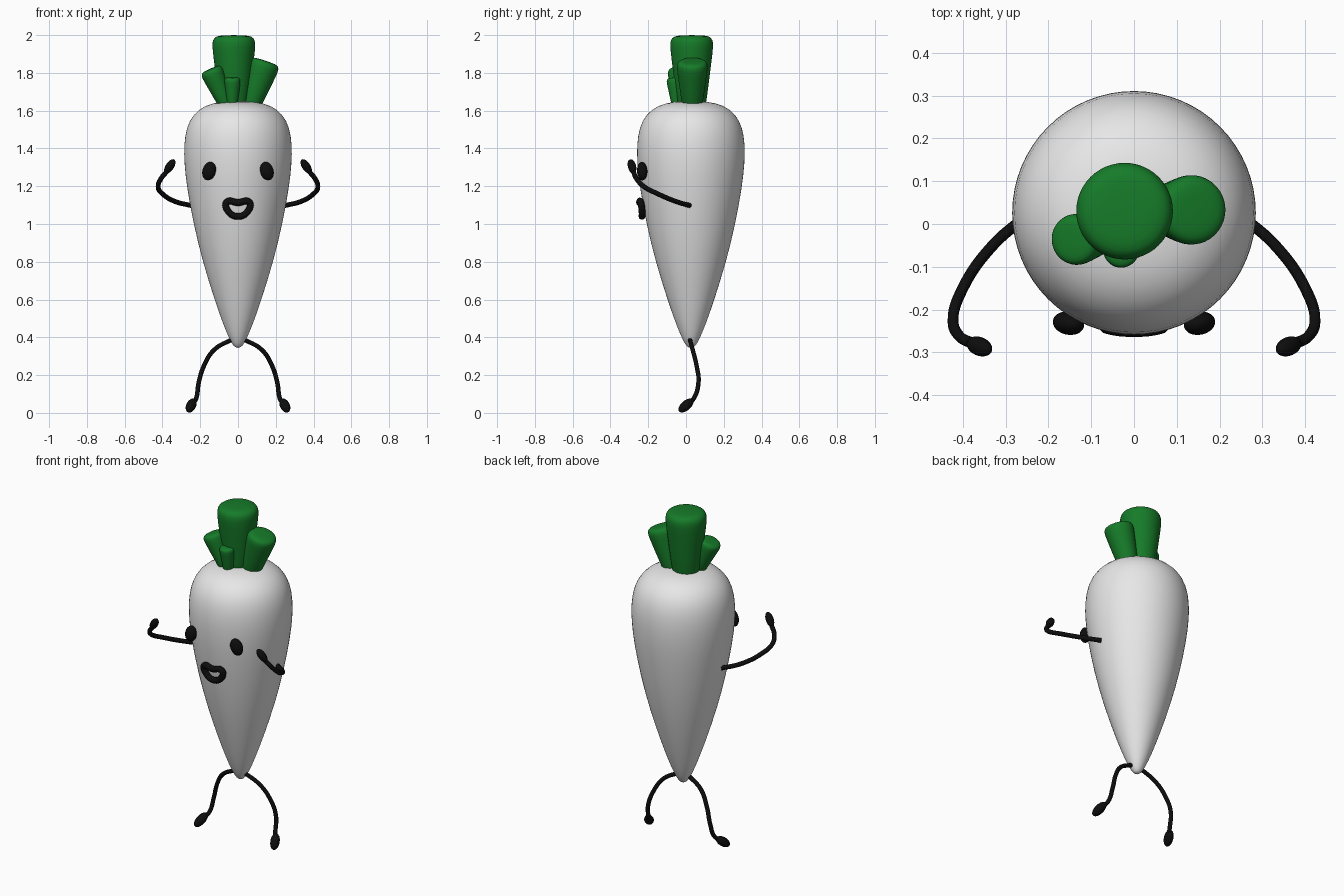
import bpy, bmesh, math
from mathutils import Vector

cube = bpy.data.objects.get("Cube")
if cube:
    bpy.data.objects.remove(cube, do_unlink=True)


def material(name, colour):
    m = bpy.data.materials.new(name)
    m.use_nodes = True
    m.diffuse_color = (*colour, 1)
    bsdf = m.node_tree.nodes["Principled BSDF"]
    bsdf.inputs["Base Color"].default_value = (*colour, 1)
    bsdf.inputs["Roughness"].default_value = 0.7
    return m


white = material("root white", (0.8, 0.8, 0.8))
green = material("leaf green", (0.008, 0.2, 0.022))
black = material("limb black", (0.004, 0.004, 0.004))


def finish(name, bm, mat):
    bmesh.ops.recalc_face_normals(bm, faces=bm.faces)
    for f in bm.faces:
        f.smooth = True
    mesh = bpy.data.meshes.new(name)
    bm.to_mesh(mesh)
    bm.free()
    mesh.materials.append(mat)
    ob = bpy.data.objects.new(name, mesh)
    bpy.context.collection.objects.link(ob)
    return ob


def lathe(name, profile, mat, steps=32):
    """Revolve (radius, height) pairs around z."""
    bm = bmesh.new()
    verts = [bm.verts.new((r, 0, z)) for r, z in profile]
    edges = [bm.edges.new(pair) for pair in zip(verts, verts[1:])]
    bmesh.ops.spin(bm, geom=verts + edges, cent=(0, 0, 0), axis=(0, 0, 1),
                   angle=math.tau, steps=steps, use_duplicate=False)
    bmesh.ops.remove_doubles(bm, verts=bm.verts, dist=0.0001)
    ob = finish(name, bm, mat)
    ob.modifiers.new("smooth", "SUBSURF").levels = 1
    return ob


def aim(ob, direction):
    ob.rotation_euler = Vector(direction).to_track_quat("Z", "Y").to_euler()


def blob(name, centre, size, direction):
    """Ellipsoid whose own z axis follows direction."""
    bm = bmesh.new()
    bmesh.ops.create_uvsphere(bm, u_segments=20, v_segments=12, radius=1)
    bmesh.ops.scale(bm, vec=size, verts=bm.verts)
    ob = finish(name, bm, black)
    ob.location = centre
    aim(ob, direction)
    return ob


def tube(name, points, radius, closed=False):
    curve = bpy.data.curves.new(name, "CURVE")
    curve.dimensions = "3D"
    curve.bevel_depth = radius
    curve.bevel_resolution = 3
    curve.resolution_u = 6
    curve.use_fill_caps = True
    spline = curve.splines.new("BEZIER")
    spline.bezier_points.add(len(points) - 1)
    for bp, p in zip(spline.bezier_points, points):
        bp.co = p
        bp.handle_left_type = bp.handle_right_type = "AUTO"
    spline.use_cyclic_u = closed
    curve.materials.append(black)
    ob = bpy.data.objects.new(name, curve)
    bpy.context.collection.objects.link(ob)


# Root body
AXIS_Y = 0.026
body = lathe("body", [
    (0, 0.343), (0.022, 0.35), (0.046, 0.39), (0.083, 0.48), (0.125, 0.6),
    (0.188, 0.8), (0.237, 1.0), (0.273, 1.2), (0.286, 1.32), (0.288, 1.42),
    (0.275, 1.51), (0.24, 1.58), (0.175, 1.63), (0.09, 1.648), (0, 1.65)], white)
body.location.y = AXIS_Y

# Leaf stalks: flared, with a rounded flat end
STALK = [(0, 0), (0.58, 0), (0.78, 0.42), (0.98, 0.82), (1, 0.91),
         (0.92, 0.97), (0.7, 0.995), (0, 1)]
for name, base, tip, radius in [
        ("tall_leaf", (-0.022, 0.03, 1.55), (-0.022, 0.03, 2.0), 0.116),
        ("left_leaf", (0.05, 0.033, 1.58), (0.145, 0.033, 1.865), 0.083),
        ("right_leaf", (-0.05, -0.02, 1.6), (-0.145, -0.038, 1.822), 0.061),
        ("small_leaf", (-0.03, -0.045, 1.6), (-0.03, -0.062, 1.776), 0.043)]:
    axis = Vector(tip) - Vector(base)
    leaf = lathe(name, [(r * radius, t * axis.length) for r, t in STALK], green, 24)
    leaf.location = base
    aim(leaf, axis)

# Limbs and eyes, mirrored left and right
ARM = [(0.25, 0.02, 1.098), (0.33, -0.05, 1.118), (0.4, -0.15, 1.16),
       (0.423, -0.225, 1.2), (0.408, -0.262, 1.24), (0.375, -0.28, 1.28)]
LEG = [(0.03, 0.02, 0.39), (0.125, 0.035, 0.335), (0.18, 0.056, 0.25),
       (0.208, 0.066, 0.16), (0.222, 0.04, 0.075), (0.24, 0.01, 0.05)]
for side, s in (("left", 1), ("right", -1)):
    def flip(x, y, z):
        return (s * x, y, z)

    tube(side + "_arm", [flip(*p) for p in ARM], 0.013)
    blob(side + "_hand", flip(0.361, -0.286, 1.305), (0.022, 0.022, 0.044),
         flip(-0.03, -0.012, 0.045))
    tube(side + "_leg", [flip(*p) for p in LEG], 0.012)
    blob(side + "_foot", flip(0.248, 0.0, 0.039), (0.026, 0.026, 0.05),
         flip(0.025, -0.055, -0.048))
    eye = blob(side + "_eye", flip(0.153, -0.232, 1.28), (0.036, 0.027, 0.05), (0, 0, 1))
    eye.rotation_euler = (0, -s * 0.3, s * 0.2)

# Open mouth outline, wrapped on the body
mouth = []
for x, z in [(-0.06, 1.115), (0, 1.113), (0.06, 1.115), (0.05, 1.065),
             (0, 1.04), (-0.05, 1.065)]:
    surface = 0.256 + (z - 1.1) * 0.18
    mouth.append((x, AXIS_Y - math.sqrt(surface ** 2 - x * x) - 0.014, z))
tube("mouth", mouth, 0.018, closed=True)
